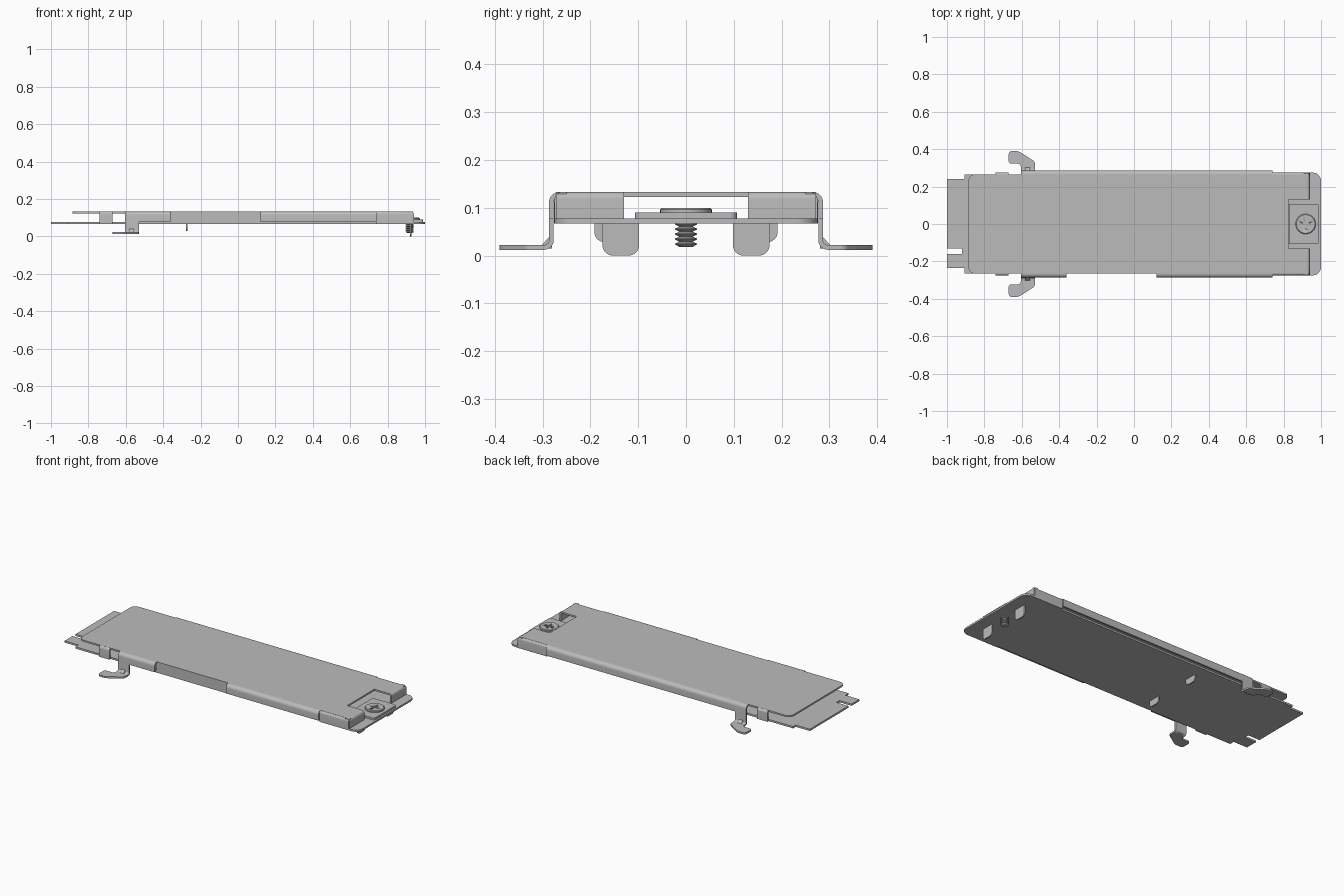
import bpy, bmesh, math
from mathutils import Vector

if "Cube" in bpy.data.objects:
    bpy.data.objects.remove(bpy.data.objects["Cube"], do_unlink=True)

steel = bpy.data.materials.new("plain_steel_grey")
steel.use_nodes = True
GREY = (0.5, 0.5, 0.5, 1)
steel.diffuse_color = GREY
steel.node_tree.nodes["Principled BSDF"].inputs["Base Color"].default_value = GREY


def finish(name, bm):
    bmesh.ops.recalc_face_normals(bm, faces=bm.faces)
    mesh = bpy.data.meshes.new(name)
    bm.to_mesh(mesh)
    bm.free()
    obj = bpy.data.objects.new(name, mesh)
    bpy.context.collection.objects.link(obj)
    mesh.materials.append(steel)
    bpy.ops.object.select_all(action='DESELECT')
    obj.select_set(True)
    bpy.context.view_layer.objects.active = obj
    bpy.ops.object.shade_smooth_by_angle(angle=math.radians(30))
    return obj


def rounded(points, steps=6, closed=True):
    """Points are (a, b) or (a, b, corner size)."""
    out, n = [], len(points)
    for i, p in enumerate(points):
        c = Vector(p[:2])
        r = p[2] if len(p) > 2 else 0
        if not r or (not closed and i in (0, n - 1)):
            out.append(c)
            continue
        s = c + (Vector(points[i - 1][:2]) - c).normalized() * r
        e = c + (Vector(points[(i + 1) % n][:2]) - c).normalized() * r
        for k in range(steps + 1):
            t = k / steps
            # conic arc, circular for right angles
            w = 2 * t * (1 - t) * math.sqrt(0.5)
            d = (1 - t) ** 2 + w + t * t
            out.append((s * (1 - t) ** 2 + c * w + e * t * t) / d)
    return out


PLACE = {'x': lambda a, b, h: (h, a, b),
         'y': lambda a, b, h: (a, h, b),
         'z': lambda a, b, h: (a, b, h)}


def prism(name, outline, lo, hi, axis='z'):
    bm = bmesh.new()
    put = PLACE[axis]
    rings = [[bm.verts.new(put(p[0], p[1], h)) for p in outline] for h in (lo, hi)]
    bm.faces.new(rings[0])
    bm.faces.new(rings[1])
    n = len(outline)
    for i in range(n):
        j = (i + 1) % n
        bm.faces.new((rings[0][i], rings[0][j], rings[1][j], rings[1][i]))
    return finish(name, bm)


def strip(name, path, lo, hi, axis, thick=0.01):
    """Bent sheet: the path is its outer face, thickened to its right."""
    pts = rounded(path, closed=False)
    inner = []
    for i, p in enumerate(pts):
        d0 = (p - pts[i - 1]).normalized() if i else (pts[1] - p).normalized()
        d1 = (pts[i + 1] - p).normalized() if i < len(pts) - 1 else d0
        d = (d0 + d1).normalized()
        inner.append(p + Vector((d.y, -d.x)) * thick)
    return prism(name, pts + inner[::-1], lo, hi, axis)


def mirror_y(outline):
    return [(p[0], -p[1], *p[2:]) for p in outline]


def box(name, x0, x1, y0, y1, z0, z1):
    return prism(name, [(x0, y0), (x1, y0), (x1, y1), (x0, y1)], z0, z1)


TOP, SHEET, FLOOR, BASE = 0.133, 0.123, 0.078, 0.067

# Base plate with stepped, notched rear and wider rounded front
base = [(-1, 0.24), (-0.905, 0.24), (-0.905, 0.265), (0.74, 0.265), (0.74, 0.275),
        (1, 0.275, 0.045), (1, -0.275, 0.045), (0.74, -0.275), (0.74, -0.265),
        (-0.905, -0.265), (-0.905, -0.235), (-1, -0.235), (-1, -0.16),
        (-0.92, -0.16), (-0.92, -0.13), (-1, -0.13)]
prism("base_plate", rounded(base), BASE, FLOOR)

# Cover sheet with an opening around the screw
cover = [(-0.885, 0.265, 0.035), (-0.6, 0.265), (0.925, 0.265), (0.925, 0.13),
         (0.825, 0.13), (0.825, -0.13), (0.925, -0.13), (0.925, -0.265),
         (-0.6, -0.265), (-0.885, -0.265, 0.035)]
prism("cover_sheet", rounded(cover), SHEET, TOP)


# Folded side walls
def side_fold(name, s, x0, x1, outer, bottom, bend):
    path = [(s * 0.25, TOP), (s * outer, TOP, bend), (s * outer, bottom)]
    strip(name, path, x0, x1, 'x', 0.01 * s)


for s, side in ((1, "left"), (-1, "right")):
    spans = [(-0.53, 0.74)] if s > 0 else [(-0.53, -0.36), (0.12, 0.74)]
    for k, (x0, x1) in enumerate(spans):
        side_fold(f"{side}_wall_{k + 1}", s, x0, x1, 0.287, FLOOR, 0.022)
    side_fold(f"{side}_end_wall", s, 0.74, 0.935, 0.275, FLOOR, 0.015)
    side_fold(f"{side}_rear_tab", s, -0.74, -0.67, 0.276, 0.067, 0.015)

    # Front end wall on each side of the screw opening
    lo, hi = sorted((s * 0.13, s * 0.272))
    strip(f"{side}_front_wall", [(0.91, TOP), (0.94, TOP, 0.015), (0.94, FLOOR)],
          lo, hi, 'y')

    # Hook leg folded out into a flat foot
    strip(f"{side}_hook_leg",
          [(s * 0.25, TOP), (s * 0.287, TOP, 0.022), (s * 0.287, 0.022, 0.01),
           (s * 0.305, 0.022)], -0.605, -0.53, 'x', 0.01 * s)
    foot = [(-0.53, 0.3), (-0.53, 0.333, 0.01), (-0.617, 0.39, 0.015),
            (-0.67, 0.39, 0.018), (-0.67, 0.323, 0.015), (-0.61, 0.323, 0.012),
            (-0.603, 0.3)]
    prism(f"{side}_hook_foot", rounded(foot if s > 0 else mirror_y(foot)), 0.012, 0.022)
    # Stiffening gusset in the hook bend
    prism(f"{side}_hook_gusset",
          [(s * 0.28, 0.015), (s * 0.302, 0.015), (s * 0.302, 0.022), (s * 0.287, 0.038),
           (s * 0.28, 0.038)], -0.583, -0.557, 'x')

    # Downward locating tabs under the base
    for name, x, y0, y1, z in (("front", 0.923, 0.098, 0.175, 0),
                               ("middle", -0.275, 0.115, 0.192, 0.028)):
        tab = [(s * y0, 0.072), (s * y1, 0.072), (s * y1, z, 0.022), (s * y0, z, 0.022)]
        prism(f"{side}_{name}_tab", rounded(tab), x - 0.004, x + 0.004, 'x')

# Recessed panel in the right wall
box("right_recessed_panel", -0.365, 0.125, -0.265, -0.257, FLOOR, SHEET)

# Screw seat
seat = [(0.83, -0.107), (0.93, -0.107), (0.99, -0.107, 0.015),
        (0.99, 0.107, 0.015), (0.93, 0.107), (0.83, 0.107)]
prism("screw_seat", rounded(seat), FLOOR, 0.09)


# Turned screw parts
def lathe(name, profile, x, segments=32):
    bm = bmesh.new()
    verts = [bm.verts.new((x + r, 0, z)) for r, z in profile]
    edges = [bm.edges.new(pair) for pair in zip(verts, verts[1:])]
    bmesh.ops.spin(bm, geom=verts + edges, cent=(x, 0, 0), axis=(0, 0, 1),
                   angle=math.tau, steps=segments)
    bmesh.ops.remove_doubles(bm, verts=bm.verts, dist=1e-5)
    return finish(name, bm)


SCREW_X = 0.918
head = lathe("screw_head", [(0, 0.089), (0.054, 0.089), (0.054, 0.096), (0.05, 0.1),
                            (0, 0.1)], SCREW_X)
thread, z = [(0, 0.018), (0.016, 0.018)], 0.018
for turn in range(5):
    thread += [(0.015, z + 0.001), (0.023, z + 0.005), (0.023, z + 0.007), (0.015, z + 0.0105)]
    z += 0.0105
thread += [(0.015, 0.089), (0, 0.089)]
lathe("screw_thread", thread, SCREW_X, 24)

# Cross-shaped drive recess
a, b = 0.028, 0.006
arm = [(b, b), (b, a), (-b, a), (-b, b), (-a, b), (-a, -b), (-b, -b), (-b, -a),
       (b, -a), (b, -b), (a, -b), (a, b)]
cutter = prism("drive_cutter", [(SCREW_X + p, q) for p, q in arm], 0.092, 0.11)
cutter.hide_render = True
cutter.hide_set(True)
cut = head.modifiers.new("drive_recess", 'BOOLEAN')
cut.operation = 'DIFFERENCE'
cut.object = cutter
bpy.context.view_layer.objects.active = head
bpy.ops.object.modifier_apply(modifier=cut.name)
bpy.data.objects.remove(cutter, do_unlink=True)
